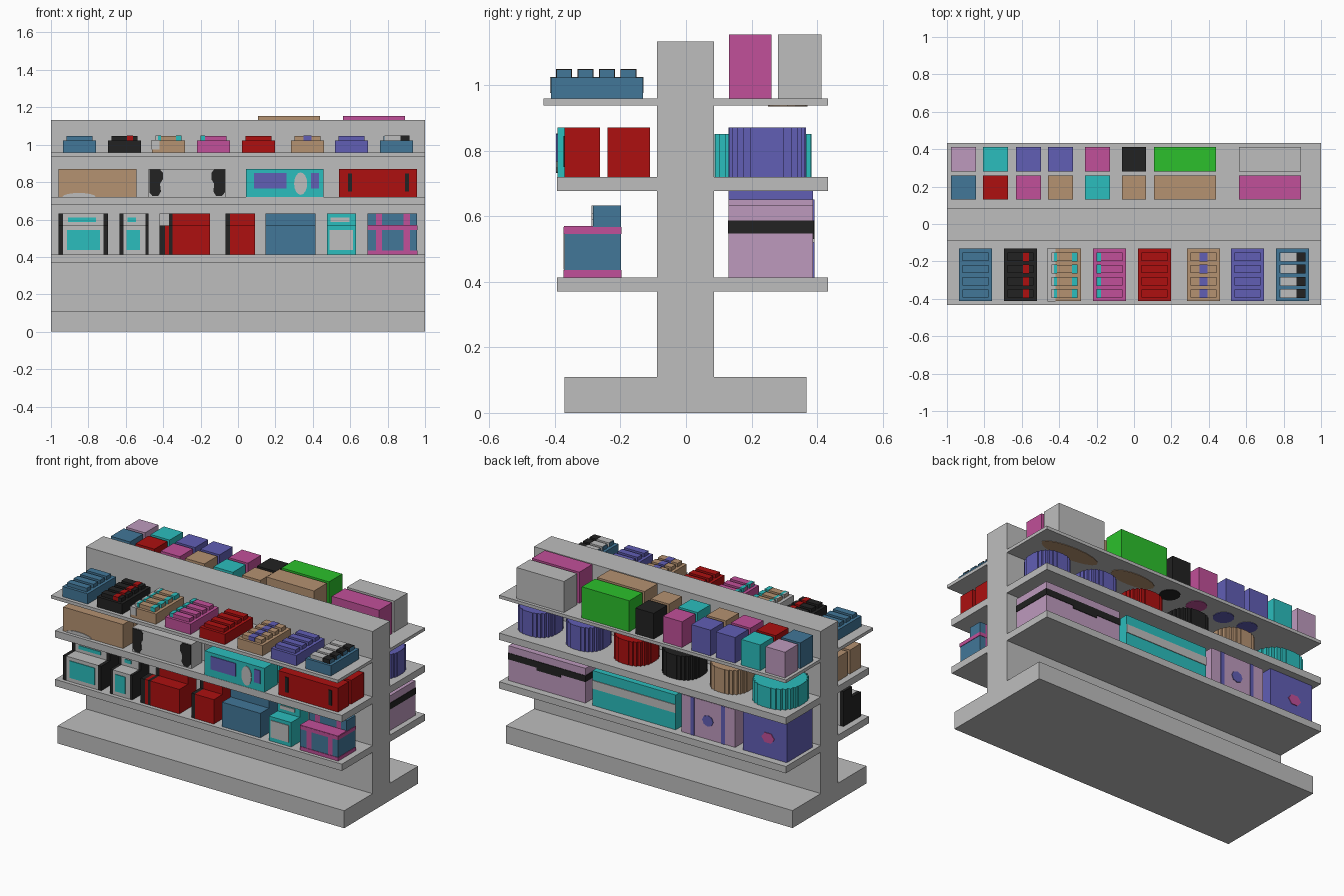
import bpy, bmesh, math

cube = bpy.data.objects.get("Cube")
if cube:
    bpy.data.objects.remove(cube, do_unlink=True)

COLOURS = {
    "grey": (0.515, 0.515, 0.515), "red": (0.418, 0.005, 0.005),
    "teal": (0.024, 0.509, 0.509), "blue": (0.054, 0.184, 0.314),
    "black": (0.016, 0.016, 0.016), "tan": (0.462, 0.287, 0.165),
    "pink": (0.533, 0.080, 0.319), "violet": (0.119, 0.112, 0.462),
    "lilac": (0.515, 0.323, 0.515), "green": (0.025, 0.527, 0.025),
}
MATS = {}
for cname, rgb in COLOURS.items():
    m = bpy.data.materials.new(cname)
    m.use_nodes = True
    m.diffuse_color = (*rgb, 1)
    m.node_tree.nodes["Principled BSDF"].inputs["Base Color"].default_value = (*rgb, 1)
    MATS[cname] = m


def prism(name, profile, axis, lo, hi, colour):
    """Extrude a 2D outline along an axis; the outline uses the other two axes in order."""
    def place(p, t):
        return {"x": (t, p[0], p[1]), "y": (p[0], t, p[1]), "z": (p[0], p[1], t)}[axis]
    bm = bmesh.new()
    a = [bm.verts.new(place(p, lo)) for p in profile]
    b = [bm.verts.new(place(p, hi)) for p in profile]
    bm.faces.new(a)
    bm.faces.new(b)
    n = len(a)
    for i in range(n):
        bm.faces.new((a[i], a[(i + 1) % n], b[(i + 1) % n], b[i]))
    bmesh.ops.recalc_face_normals(bm, faces=bm.faces)
    me = bpy.data.meshes.new(name)
    bm.to_mesh(me)
    bm.free()
    me.materials.append(MATS[colour])
    ob = bpy.data.objects.new(name, me)
    bpy.context.scene.collection.objects.link(ob)
    return ob


def box(name, x0, x1, y0, y1, z0, z1, colour):
    return prism(name, [(x0, y0), (x1, y0), (x1, y1), (x0, y1)], "z", z0, z1, colour)


def ellipse(cx, cy, rx, ry, n=16):
    return [(cx + rx * math.cos(2 * math.pi * i / n), cy + ry * math.sin(2 * math.pi * i / n))
            for i in range(n)]


def stepped_circle(cx, cy, r, n=28):
    """Round outline made of little square stairs."""
    pts = ellipse(0, 0, r, r, n)
    out = []
    for i, (x, y) in enumerate(pts):
        nx, ny = pts[(i + 1) % n]
        out.append((cx + x, cy + y))
        corner = (x, ny) if i % (n // 2) < n // 4 else (nx, y)
        if min(abs(nx - x), abs(ny - y)) > 1e-4:
            out.append((cx + corner[0], cy + corner[1]))
    return out


T = 0.004  # thickness of printed panels


def front_panel(name, x0, x1, z0, z1, y, colour):
    box(name, x0, x1, y - T, y, z0, z1, colour)


def back_panel(name, x0, x1, z0, z1, y, colour):
    box(name, x0, x1, y, y + T, z0, z1, colour)


# Shelf unit: base, spine and boards
box("base", -1, 1, -0.37, 0.367, 0, 0.11, "grey")
box("spine", -1, 1, -0.088, 0.086, 0.0, 1.132, "grey")
box("lower_shelf", -1, 1, -0.394, 0.433, 0.37, 0.413, "grey")
box("middle_shelf", -1, 1, -0.394, 0.433, 0.677, 0.72, "grey")
box("top_shelf", -1, 1, -0.434, 0.433, 0.938, 0.958, "grey")

# Front top shelf: trays holding four bars; each bar may carry coloured ends
TRAYS = [
    (-0.848, "blue", []),
    (-0.607, "black", [(0.013, 0.046, "red")]),
    (-0.372, "tan", [(-0.069, -0.056, "grey"), (-0.056, -0.04, "teal"), (0.04, 0.069, "teal")]),
    (-0.131, "pink", [(-0.069, -0.045, "teal")]),
    (0.109, "red", []),
    (0.372, "tan", [(-0.022, 0.022, "violet")]),
    (0.607, "violet", []),
    (0.848, "blue", [(-0.066, 0.02, "grey"), (0.022, 0.069, "black")]),
]
for i, (cx, colour, marks) in enumerate(TRAYS, 1):
    box(f"tray_{i}", cx - 0.088, cx + 0.088, -0.412, -0.131, 0.958, 1.023, colour)
    for j in range(4):
        y0 = -0.394 + j * 0.0655
        box(f"tray_{i}_bar_{j}", cx - 0.069, cx + 0.069, y0, y0 + 0.044, 1.02, 1.046, colour)
        for k, (a, b, c) in enumerate(marks):
            box(f"tray_{i}_bar_{j}_mark_{k}", cx + a, cx + b, y0 - 0.002, y0 + 0.046, 1.023, 1.048, c)
box("tray_3_edge", -0.462, -0.42, -0.414, -0.129, 0.975, 1.025, "grey")

# Front middle shelf: two rows of wide packs
WIDE = [("tan", -0.96, -0.543, -0.37), ("grey", -0.478, -0.066, -0.37),
        ("teal", 0.042, 0.458, -0.392), ("red", 0.54, 0.957, -0.37)]
for colour, x0, x1, y0 in WIDE:
    box(f"{colour}_wide_pack_front", x0, x1, y0, -0.262, 0.72, 0.871, colour)
    box(f"{colour}_wide_pack_rear", x0, x1, -0.24, -0.11, 0.72, 0.871, colour)
arc = [(-0.85 + 0.09 * math.cos(t * math.pi / 8), 0.72 + 0.022 * math.sin(t * math.pi / 8)) for t in range(9)]
prism("tan_pack_patch", arc, "y", -0.374, -0.37, "grey")
for side in (-1, 1):
    cx = -0.272
    pts = [(0.202, 0.868), (0.202, 0.745), (0.185, 0.725), (0.155, 0.725), (0.14, 0.75),
           (0.145, 0.79), (0.13, 0.815), (0.13, 0.85), (0.145, 0.868)]
    prism("grey_pack_band", [(cx + side * x, z) for x, z in pts], "y", -0.374, -0.37, "black")
front_panel("teal_pack_window", 0.085, 0.26, 0.767, 0.85, -0.392, "violet")
prism("teal_pack_oval", ellipse(0.335, 0.792, 0.035, 0.06), "y", -0.396, -0.392, "grey")
front_panel("teal_pack_label", 0.39, 0.432, 0.767, 0.85, -0.392, "violet")
for x in (0.588, 0.892):
    front_panel("red_pack_slot", x, x + 0.022, 0.75, 0.845, -0.37, "black")

# Front lower shelf: stepped packs cut into slices of colour along x
STEP = [(-0.37, 0.413), (-0.198, 0.413), (-0.198, 0.633), (-0.284, 0.633),
        (-0.284, 0.567), (-0.37, 0.567)]
PACKS = {
    "framed_pack": [(-0.96, "black"), (-0.936, "grey"), (-0.718, "black"), (-0.695, None)],
    "small_framed_pack": [(-0.633, "black"), (-0.612, "grey"), (-0.495, "black"), (-0.478, None)],
    "striped_pack": [(-0.42, "black"), (-0.39, "red"), (-0.37, "black"), (-0.35, "red"), (-0.15, None)],
    "red_pack": [(-0.066, "black"), (-0.042, "red"), (0.09, None)],
    "blue_pack": [(0.148, "blue"), (0.415, None)],
    "teal_pack": [(0.475, "teal"), (0.63, None)],
    "grid_pack": [(0.693, "blue"), (0.737, "pink"), (0.77, "blue"), (0.886, "pink"),
                  (0.919, "blue"), (0.957, None)],
}
for name, cuts in PACKS.items():
    for k in range(len(cuts) - 1):
        prism(f"{name}_{k}", STEP, "x", cuts[k][0], cuts[k + 1][0], cuts[k][1])
for name, x0, x1, c in (("framed", -0.915, -0.738, "teal"), ("small_framed", -0.595, -0.525, "teal"),
                        ("teal", 0.49, 0.615, "grey")):
    front_panel(f"{name}_pack_window", x0, x1, 0.438, 0.545, -0.37, c)
    front_panel(f"{name}_pack_strip", x0 + 0.005, x1 - 0.02, 0.588, 0.61, -0.284, c)
front_panel("striped_pack_corner", -0.42, -0.37, 0.567, 0.633, -0.284, "grey")
for z in (0.413, 0.545):
    box("grid_pack_belt", 0.692, 0.96, -0.373, -0.196, z, z + 0.022, "pink")
box("grid_pack_top", 0.693, 0.957, -0.372, -0.284, 0.565, 0.57, "pink")

# Back top shelf: two rows of boxes
COLS = [(-0.979, -0.845, 1.12), (-0.807, -0.674, 1.12), (-0.631, -0.497, 1.12), (-0.46, -0.326, 1.12),
        (-0.262, -0.128, 1.12), (-0.064, 0.064, 1.12), (0.107, 0.438, 1.154), (0.562, 0.893, 1.154)]
OUTER = "lilac teal violet violet pink black green grey".split()
INNER = "blue red pink tan teal tan tan pink".split()
for (x0, x1, top), outer, inner in zip(COLS, OUTER, INNER):
    box(f"outer_box_{outer}", x0, x1, 0.281, 0.413, 0.958, top, outer)
    box(f"inner_box_{inner}", x0, x1, 0.131, 0.26, 0.958, top, inner)
# Patches under the top shelf
for cx, rx, c in ((0.73, 0.2, "tan"), (0.27, 0.15, "tan"), (0, 0.06, "black"), (-0.195, 0.06, "pink"),
                  (-0.393, 0.06, "violet"), (-0.564, 0.06, "violet")):
    prism("under_shelf_patch", ellipse(cx, 0.31, rx, 0.06), "z", 0.935, 0.938, c)

# Back middle shelf: ribbed tubs
for i, c in enumerate("violet violet red black tan".split()):
    prism(f"tub_{c}", stepped_circle(0.84 - 0.335 * i, 0.248, 0.118), "z", 0.72, 0.871, c)
prism("tub_teal", stepped_circle(-0.825, 0.235, 0.148), "z", 0.72, 0.85, "teal")

# Back lower shelf: large cartons
Y0, Y1 = 0.13, 0.388
box("lilac_carton", 0.43, 0.965, Y0, Y1, 0.413, 0.632, "lilac")
box("lilac_carton_band", 0.427, 0.968, Y0 - 0.002, Y1 + 0.003, 0.547, 0.587, "black")
back_panel("lilac_carton_band_bulge", 0.6, 0.77, 0.53, 0.587, Y1, "black")
box("teal_carton", -0.2, 0.38, Y0, Y1, 0.413, 0.632, "teal")
back_panel("teal_carton_stripe", -0.2, 0.38, 0.52, 0.572, Y1, "grey")
box("striped_carton", -0.615, -0.24, Y0, Y1, 0.413, 0.65, "lilac")
for x in (-0.33, -0.545):
    back_panel("striped_carton_stripe", x, x + 0.025, 0.413, 0.65, Y1, "violet")
prism("striped_carton_badge", ellipse(-0.425, 0.53, 0.038, 0.035, 8), "y", Y1, Y1 + T, "violet")
box("violet_carton", -0.975, -0.67, Y0, Y1, 0.413, 0.676, "violet")
prism("violet_carton_badge", ellipse(-0.845, 0.535, 0.045, 0.035, 6), "y", Y1, Y1 + T, "pink")
